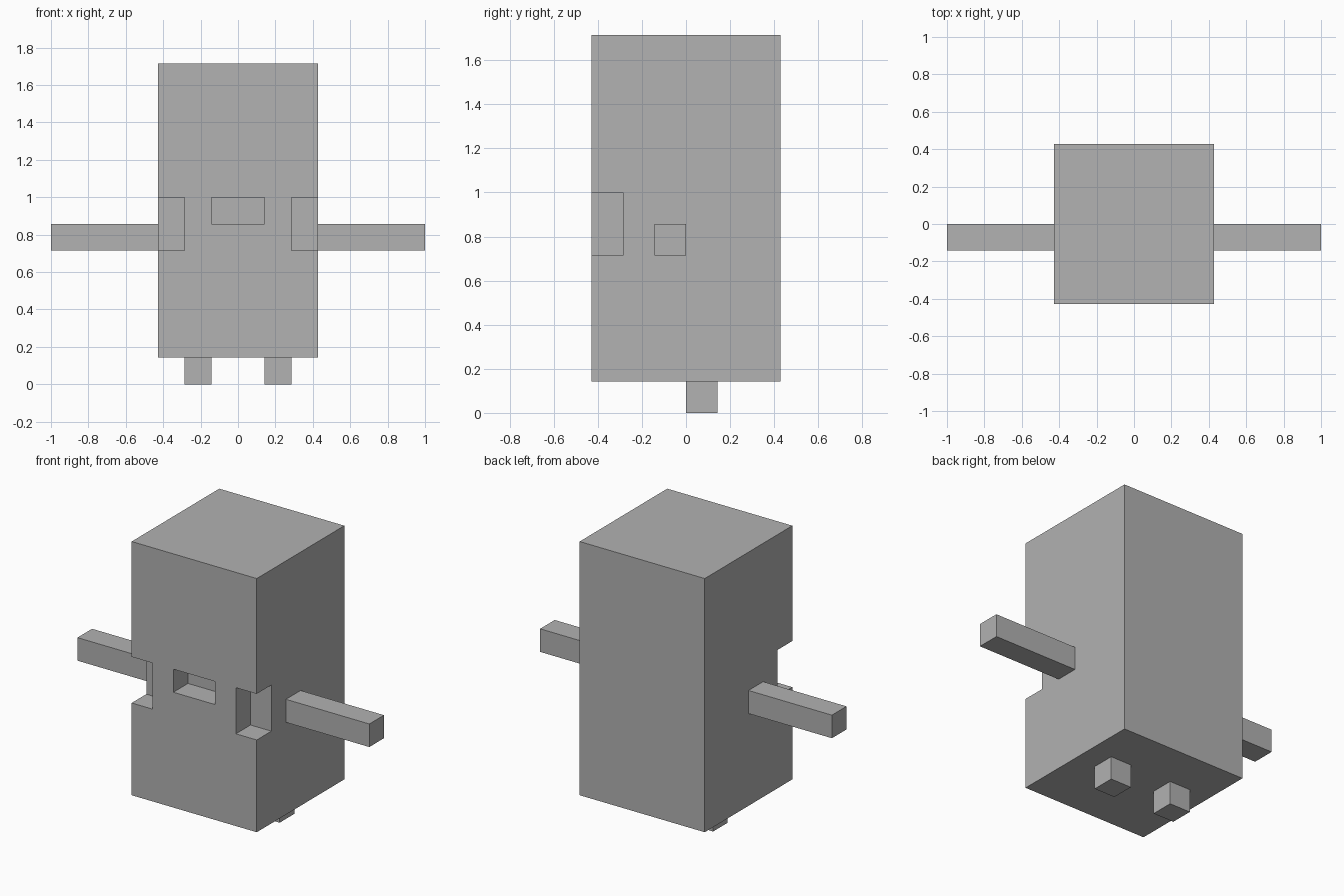
import bpy
import bmesh
from mathutils import Vector

U = 1 / 7  # block unit of the model

default_cube = bpy.data.objects.get("Cube")
if default_cube:
    bpy.data.objects.remove(default_cube, do_unlink=True)

grey = bpy.data.materials.new("plain grey")
grey.use_nodes = True
colour = (0.445, 0.445, 0.445, 1)
grey.diffuse_color = colour
grey.node_tree.nodes["Principled BSDF"].inputs["Base Color"].default_value = colour


def box(name, low, high):
    """Box between two corners given in block units."""
    low, high = Vector(low) * U, Vector(high) * U
    bm = bmesh.new()
    bmesh.ops.create_cube(bm, size=1)
    bmesh.ops.scale(bm, vec=high - low, verts=bm.verts)
    bmesh.ops.translate(bm, vec=(low + high) / 2, verts=bm.verts)
    mesh = bpy.data.meshes.new(name)
    bm.to_mesh(mesh)
    bm.free()
    mesh.materials.append(grey)
    obj = bpy.data.objects.new(name, mesh)
    bpy.context.collection.objects.link(obj)
    return obj


def carve(target, low, high):
    """Cut a box-shaped recess and bake it into the mesh."""
    cutter = box("recess_cutter", low, high)
    cutter.hide_render = True
    mod = target.modifiers.new("recess", "BOOLEAN")
    mod.operation = "DIFFERENCE"
    mod.solver = "EXACT"
    mod.object = cutter
    bpy.context.view_layer.objects.active = target
    bpy.ops.object.modifier_apply(modifier=mod.name)
    bpy.data.objects.remove(cutter, do_unlink=True)


# Tall body block
body = box("body", (-3, -3, 1), (3, 3, 12))

# Mouth recess in the front, eye notches at the front corners
carve(body, (-1, -4, 6), (1, -2, 7))
carve(body, (2, -4, 5), (4, -2, 7))
carve(body, (-4, -4, 5), (-2, -2, 7))

# Arms and legs on both sides
for side, s in (("left", 1), ("right", -1)):
    for part, inner, outer, y, z in (("arm", 3, 7, -1, 5), ("leg", 1, 2, 0, 0)):
        x0, x1 = sorted((s * inner, s * outer))
        box(f"{side}_{part}", (x0, y, z), (x1, y + 1, z + 1))
